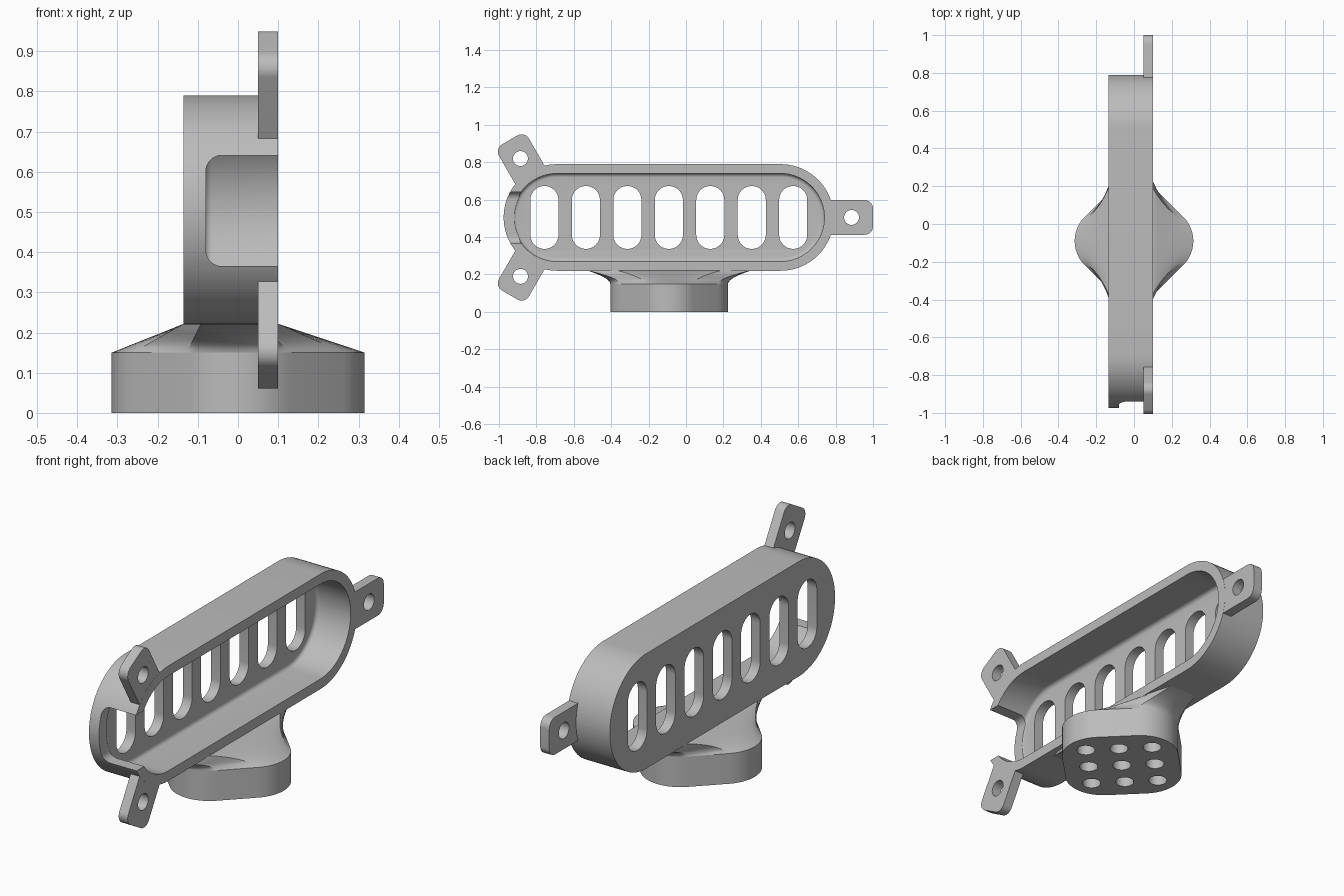
import bpy, bmesh
from math import pi, cos, sin, hypot, radians

if "Cube" in bpy.data.objects:
    bpy.data.objects.remove(bpy.data.objects["Cube"])

grey = bpy.data.materials.new("plain_grey")
grey.use_nodes = True
grey.diffuse_color = (0.5, 0.5, 0.5, 1)
grey.node_tree.nodes["Principled BSDF"].inputs["Base Color"].default_value = (0.5, 0.5, 0.5, 1)

MID = 0.505            # height of the tray's centre line
BACK, RIM = -0.135, 0.1


def rounded(cu, cv, hu, hv, r, turn=0.0, steps=12):
    """Outline of a rounded rectangle, turned about its centre."""
    pts = []
    for k, (su, sv) in enumerate(((1, 1), (-1, 1), (-1, -1), (1, -1))):
        for i in range(steps + 1):
            a = (k + i / steps) * pi / 2
            u, v = su * (hu - r) + r * cos(a), sv * (hv - r) + r * sin(a)
            pts.append((cu + u * cos(turn) - v * sin(turn),
                        cv + u * sin(turn) + v * cos(turn)))
    return pts


def circle(cu, cv, r, steps=32):
    return [(cu + r * cos(2 * pi * i / steps), cv + r * sin(2 * pi * i / steps))
            for i in range(steps)]


def along_x(outline, x):
    return [(x, u, v) for u, v in outline]


def along_z(outline, z):
    return [(u, v, z) for u, v in outline]


def loft(name, rings):
    """Skin a stack of matching rings and cap both ends."""
    bm = bmesh.new()
    loops = [[bm.verts.new(p) for p in ring] for ring in rings]
    for a, b in zip(loops, loops[1:]):
        for i in range(len(a)):
            j = (i + 1) % len(a)
            bm.faces.new((a[i], a[j], b[j], b[i]))
    bm.faces.new(loops[0][::-1])
    bm.faces.new(loops[-1])
    bmesh.ops.remove_doubles(bm, verts=bm.verts, dist=1e-5)
    bmesh.ops.recalc_face_normals(bm, faces=bm.faces)
    mesh = bpy.data.meshes.new(name)
    bm.to_mesh(mesh)
    bm.free()
    mesh.materials.append(grey)
    obj = bpy.data.objects.new(name, mesh)
    bpy.context.scene.collection.objects.link(obj)
    return obj


def cut(obj, cutters):
    """Subtract the cutters, bake the result and delete the cutters."""
    for c in cutters:
        c.hide_render = True
        mod = obj.modifiers.new("cut", "BOOLEAN")
        mod.operation, mod.solver, mod.object = "DIFFERENCE", "EXACT", c
    graph = bpy.context.evaluated_depsgraph_get()
    mesh = bpy.data.meshes.new_from_object(obj.evaluated_get(graph))
    obj.modifiers.clear()
    obj.data = mesh
    for c in cutters:
        bpy.data.objects.remove(c)


def stadium(inset):
    r = 0.285 - inset
    return rounded(-0.0925, MID, 0.8825 - inset, r, r - 1e-4, steps=20)


# Tray: outer wall, rim, inner wall and a small fillet down to the floor
rings = [along_x(stadium(0), BACK), along_x(stadium(0), RIM), along_x(stadium(0.05), RIM)]
for i in range(6):
    a = i / 5 * pi / 2
    rings.append(along_x(stadium(0.07 - 0.02 * cos(a)), -0.065 - 0.02 * sin(a)))
tray = loft("tray", rings)

# Seven vent slots and the notch in the front end
cutters = [loft("slot_cutter", [along_x(rounded(-0.757 + i * 0.2217, MID, 0.075, 0.168, 0.0745), x)
                                for x in (-0.3, 0)]) for i in range(7)]
notch = rounded(0.11, MID - 0.002, 0.19, 0.138, 0.04)
cutters.append(loft("notch_cutter", [[(u, y, v) for u, v in notch] for y in (-1.2, -0.83)]))
cut(tray, cutters)

# Mounting tabs, each given by its hole position and direction
parts = [tray]
for name, y, z, angle in (("rear_tab", 0.885, MID, 0),
                          ("upper_front_tab", -0.885, 0.82, 120),
                          ("lower_front_tab", -0.885, 0.19, -120)):
    a = radians(angle)
    outline = rounded(y, z, 0.115, 0.0925, 0.045, a)
    # square off the two corners that meet the tray
    for su, first in ((1, 13), (-1, 26)):
        u, v = -0.115, su * 0.0925
        corner = (y + u * cos(a) - v * sin(a), z + u * sin(a) + v * cos(a))
        outline[first:first + 13] = [corner] * 13
    kept = [p for i, p in enumerate(outline) if p != outline[i - 1]]
    tab = loft(name, [along_x(kept, x) for x in (0.05, RIM - 0.0005)])
    cut(tab, [loft("hole_cutter", [along_x(circle(y, z, 0.04), x) for x in (0, 0.2)])])
    parts.append(tab)

# Foot: a rounded square turned by an eighth, with a grid of blind holes
CY = -0.09
foot_outline = rounded(0, CY, 0.275, 0.275, 0.18, pi / 4)
foot = loft("foot", [along_z(foot_outline, z) for z in (0, 0.15)])
holes = []
for i in (-1, 0, 1):
    for j in (-1, 0, 1):
        d = 0.157 * 0.7071
        spot = circle((i - j) * d, CY + (i + j) * d, 0.043)
        holes.append(loft("foot_hole_cutter", [along_z(spot, z) for z in (-0.1, 0.1)]))
cut(foot, holes)
parts.append(foot)


# Neck: flares from the foot outline to a long strip under the tray
def clamp(v):
    return max(-1, min(1, v))


def neck_ring(t):
    ring = []
    for x, y in foot_outline:
        r = hypot(x, y - CY)
        tx = -0.0175 + 0.117 * clamp(1.45 * x / r)
        ty = CY + 0.44 * clamp(1.45 * (y - CY) / r)
        ring.append((x + (tx - x) * t, y + (ty - y) * t ** 1.8, 0.15 + 0.072 * t))
    return ring


parts.append(loft("neck", [neck_ring(i / 8) for i in range(9)]))

# Smooth the curved walls, keep the edges crisp
bpy.ops.object.select_all(action="DESELECT")
for p in parts:
    p.select_set(True)
bpy.context.view_layer.objects.active = tray
bpy.ops.object.shade_smooth_by_angle(angle=radians(30))
